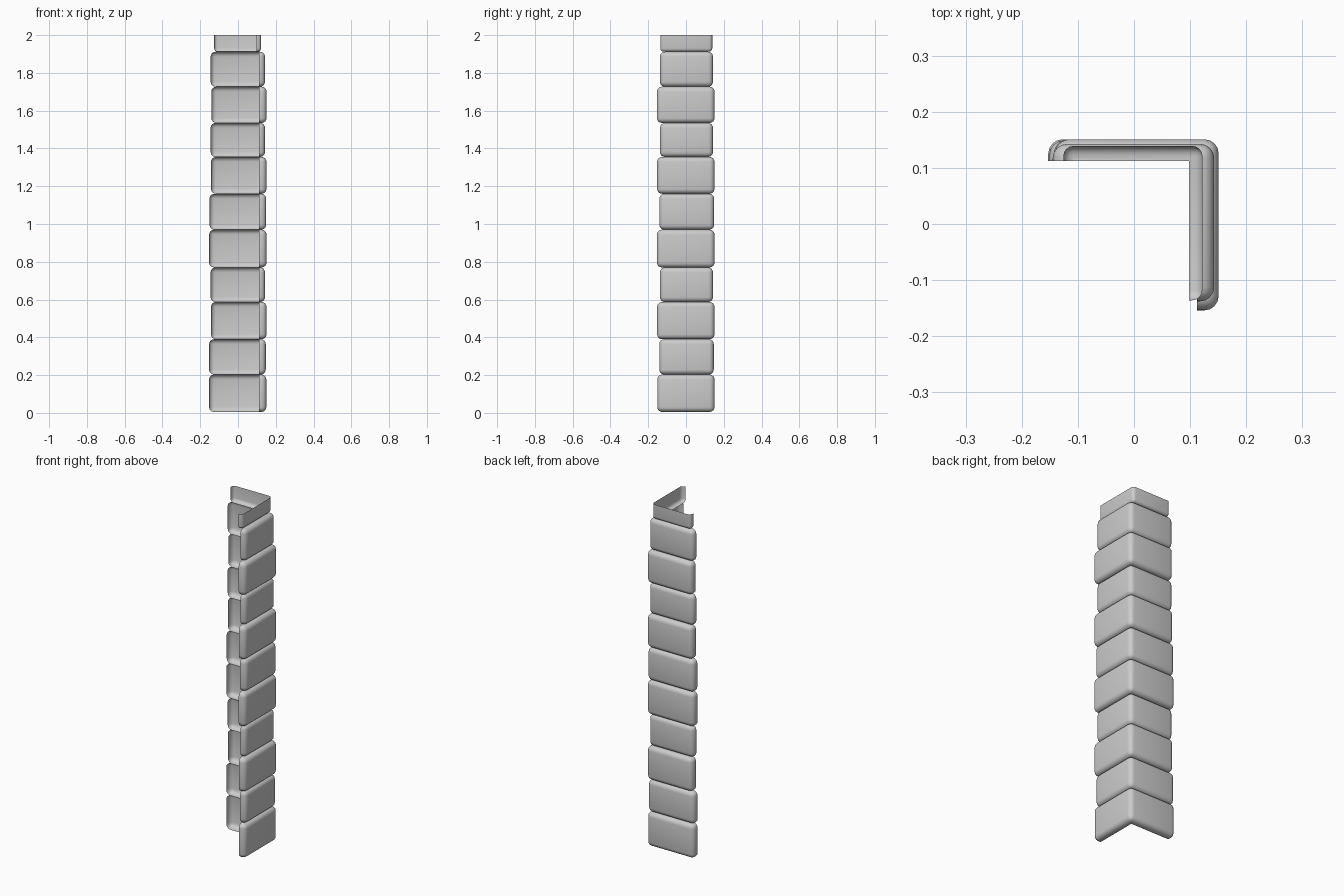
import bpy, bmesh

if "Cube" in bpy.data.objects:
    bpy.data.objects.remove(bpy.data.objects["Cube"])

# z bottom, z top, left end x, outer x, front end y, outer y
STONES = [
    (0.005, 0.203, -0.153, 0.150, -0.152, 0.151),
    (0.203, 0.390, -0.153, 0.147, -0.141, 0.147),
    (0.390, 0.587, -0.143, 0.151, -0.153, 0.151),
    (0.587, 0.770, -0.145, 0.143, -0.138, 0.143),
    (0.770, 0.970, -0.153, 0.151, -0.154, 0.151),
    (0.970, 1.160, -0.151, 0.149, -0.141, 0.149),
    (1.160, 1.355, -0.143, 0.151, -0.153, 0.151),
    (1.355, 1.535, -0.145, 0.143, -0.138, 0.143),
    (1.535, 1.727, -0.141, 0.151, -0.154, 0.151),
    (1.727, 1.912, -0.145, 0.143, -0.138, 0.143),
    (1.912, 2.000, -0.126, 0.122, -0.136, 0.139),
]


def corner_stone(i, z0, z1, xl, xo, yf, yo, open_top):
    """Open-backed L-shaped shell with rounded outer edges."""
    xi, yi = min(0.112, xo - 0.024), min(0.112, yo - 0.025)
    plan = [(xl, yi), (xl, yo), (xo, yo), (xo, yf), (xi, yf), (xi, yi)]
    bm = bmesh.new()
    lo = [bm.verts.new((x, y, z0)) for x, y in plan]
    hi = [bm.verts.new((x, y, z1)) for x, y in plan]
    # outer walls and leg ends only, the back stays open
    for a in range(4):
        bm.faces.new((lo[a + 1], lo[a], hi[a], hi[a + 1]))
    bm.faces.new(lo)
    if not open_top:
        bm.faces.new(hi[::-1])
    bm.normal_update()
    edges = [e for e in bm.edges if not e.is_boundary]
    bmesh.ops.bevel(bm, geom=edges, offset=0.018 if open_top else 0.026,
                    segments=4, profile=0.5, affect='EDGES',
                    clamp_overlap=True)
    bmesh.ops.recalc_face_normals(bm, faces=bm.faces)
    me = bpy.data.meshes.new(f"corner_stone_{i}")
    bm.to_mesh(me)
    bm.free()
    ob = bpy.data.objects.new(f"corner_stone_{i}", me)
    bpy.context.collection.objects.link(ob)
    me.shade_smooth()


# stack of stones, the top one cut off flat
for i, s in enumerate(STONES, 1):
    corner_stone(i, *s, open_top=(i == len(STONES)))
